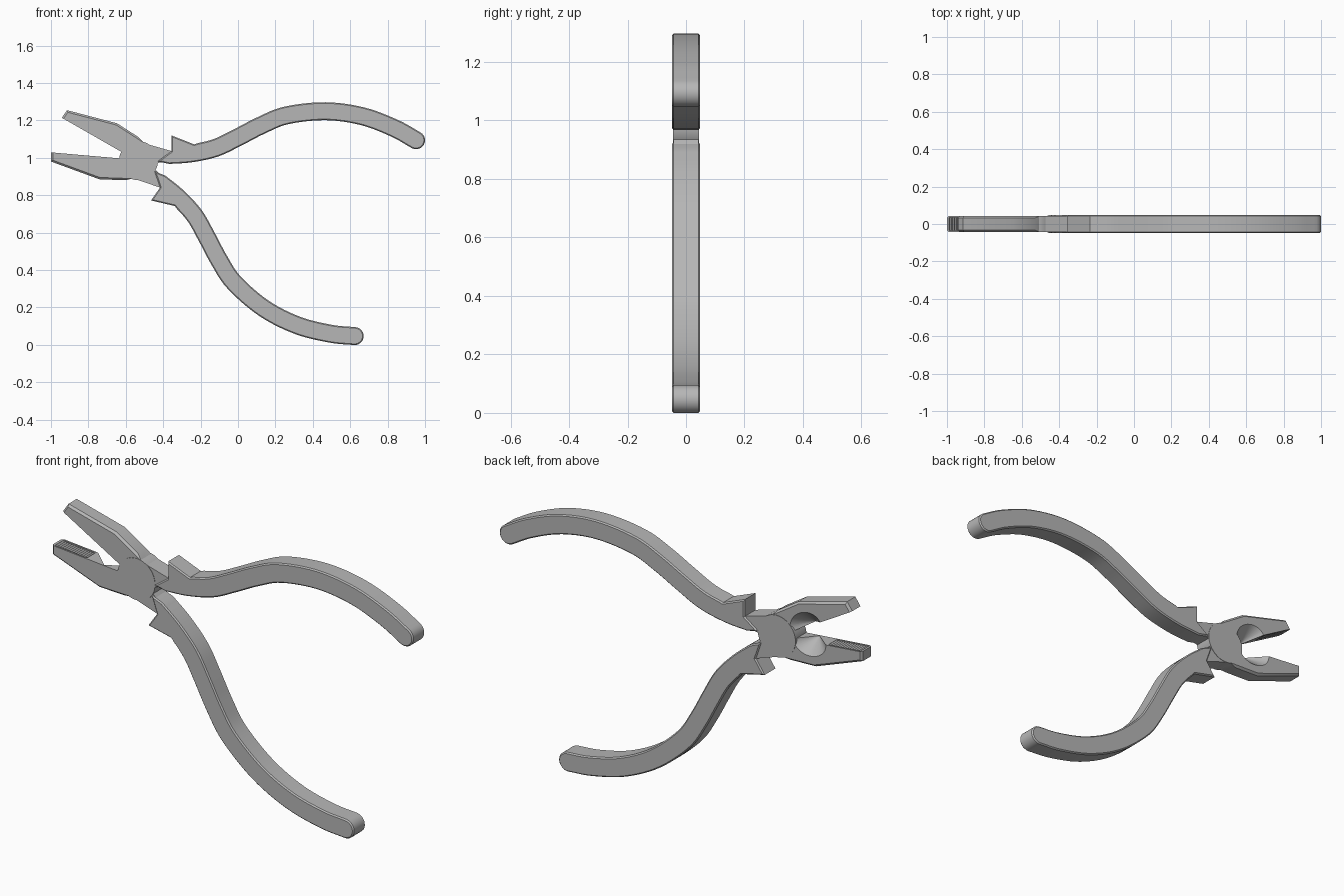
import bpy, bmesh, math
from mathutils import Matrix, Vector

cube = bpy.data.objects.get("Cube")
if cube:
    bpy.data.objects.remove(cube, do_unlink=True)

steel = bpy.data.materials.new("grey_steel")
steel.use_nodes = True
GREY = (0.47, 0.47, 0.47, 1)
steel.diffuse_color = GREY
steel.node_tree.nodes["Principled BSDF"].inputs["Base Color"].default_value = GREY

PIVOT = Vector((-0.532, 0.984))
AXIS = math.radians(-17.4)
BODY, GRIP, DISC = 0.042, 0.048, 0.044   # half thicknesses


def flip(p):
    """Mirror an (x, z) point across the tool's long axis."""
    d = Vector(p) - PIVOT
    c, s = math.cos(2 * AXIS), math.sin(2 * AXIS)
    return PIVOT + Vector((c * d.x + s * d.y, s * d.x - c * d.y))


def finish(name, bm):
    bmesh.ops.recalc_face_normals(bm, faces=bm.faces)
    mesh = bpy.data.meshes.new(name)
    bm.to_mesh(mesh)
    bm.free()
    mesh.materials.append(steel)
    ob = bpy.data.objects.new(name, mesh)
    bpy.context.collection.objects.link(ob)
    return ob


def prism(name, outline, y0, y1, rim=0.0, rim_count=None):
    """Extrude an (x, z) outline along y, chamfering the first rim edges."""
    bm = bmesh.new()
    a = [bm.verts.new((x, y0, z)) for x, z in outline]
    b = [bm.verts.new((x, y1, z)) for x, z in outline]
    bm.faces.new(a)
    bm.faces.new(b)
    n = len(a)
    for i in range(n):
        j = (i + 1) % n
        bm.faces.new((a[i], a[j], b[j], b[i]))
    if rim:
        count = n if rim_count is None else rim_count
        edges = [bm.edges.get((r[i], r[(i + 1) % n])) for r in (a, b) for i in range(count)]
        bmesh.ops.recalc_face_normals(bm, faces=bm.faces)
        bmesh.ops.bevel(bm, geom=edges, offset=rim, segments=1, affect='EDGES', profile=0.5)
    return finish(name, bm)


def activate(ob):
    bpy.ops.object.select_all(action='DESELECT')
    ob.select_set(True)
    bpy.context.view_layer.objects.active = ob


def smooth(ob):
    activate(ob)
    bpy.ops.object.shade_smooth_by_angle(angle=math.radians(30))


def cut(ob, cutter):
    activate(ob)
    mod = ob.modifiers.new("cut", 'BOOLEAN')
    mod.operation, mod.solver, mod.object = 'DIFFERENCE', 'EXACT', cutter
    bpy.ops.object.modifier_apply(modifier=mod.name)
    bpy.data.objects.remove(cutter, do_unlink=True)


def spline(pts, steps=6):
    """Catmull-Rom curve through the points."""
    p = [Vector(q) for q in pts]
    p = [2 * p[0] - p[1]] + p + [2 * p[-1] - p[-2]]
    out = []
    for i in range(1, len(p) - 2):
        a, b, c, d = p[i - 1:i + 3]
        for k in range(steps):
            t = k / steps
            out.append(0.5 * (2 * b + (c - a) * t + (2 * a - 5 * b + 4 * c - d) * t ** 2
                              + (3 * b - a - 3 * c + d) * t ** 3))
    return out + [p[-2]]


# Handle outline: offset centre line, round end and finger guard
HALF = 0.048
line = spline([(-.37, 1.015), (-.25, 1.024), (-.12, 1.053), (0, 1.11), (.125, 1.174),
               (.26, 1.227), (.468, 1.249), (.666, 1.222), (.837, 1.158), (.952, 1.094)])
upper, lower = [], []
for i, p in enumerate(line):
    t = (line[min(i + 1, len(line) - 1)] - line[max(i - 1, 0)]).normalized()
    side = Vector((-t.y, t.x)) * HALF
    if p.x > -0.21:
        upper.append(p + side)
    lower.append(p - side)
cap = [line[-1] + side * math.cos(k * math.pi / 12) + t * HALF * math.sin(k * math.pi / 12)
       for k in range(1, 12)]
guard = [(-.43, .981), (-.356, 1.035), (-.356, 1.12), (-.235, 1.072)]
handle_outline = guard + upper + cap + lower[::-1]

# Jaw outline, starting with the chamfered outer edges
tip, root = Vector((-1.0, 1.029)), Vector((-.634, .997))
jaw_outline = [tip, (-1.0, .98), (-.741, .885), (-.602, .88), (-.52, .9), (-.55, .99), root]
neck_outline = [(-.51, 1.08), (-.356, 1.036), (-.29, 1.0), (-.43, .972), (-.48, .955)]
along = (root - tip).normalized()
out = Vector((-along.y, along.x))

# Zigzag profile that cuts the gripping teeth
TEETH, START, END = 14, 0.012, 0.19
teeth_outline = [tip + along * (START + (END - START) * k / (2 * TEETH))
                 - out * (0.009 if k % 2 else 0.001) for k in range(2 * TEETH + 1)]
teeth_outline += [tip + along * END + out * 0.03, tip + along * START + out * 0.03]


def same(p):
    return Vector(p)


def build_half(place, handle_side, jaw_side, disc_back):
    def put(pts):
        return [place(p) for p in pts]

    # Jaw with teeth and a tapered cutter recess open to the back
    jaw = prism(jaw_side + "_jaw", put(jaw_outline), -BODY, BODY, 0.01, 3)
    cut(jaw, prism("teeth_cutter", put(teeth_outline), -0.034, 0.034))
    centre = place(tip + along * 0.289)
    u = (place(root) - place(tip)).normalized()
    bm = bmesh.new()
    bmesh.ops.create_cone(bm, cap_ends=True, segments=40, radius1=0.002,
                          radius2=0.1, depth=0.086)
    # local z runs toward the back, local x along the jaw
    frame = Matrix(((u.x, u.y * 0.78, 0, centre.x),
                    (0, 0, 1, 0.007),
                    (u.y, -u.x * 0.78, 0, centre.y),
                    (0, 0, 0, 1)))
    bmesh.ops.transform(bm, matrix=frame, verts=bm.verts)
    cut(jaw, finish("recess_cutter", bm))
    smooth(jaw)

    # Pivot disc, half the tool's thickness
    ring = [PIVOT + Vector((math.cos(a), math.sin(a))) * 0.104
            for a in (k * math.tau / 48 for k in range(48))]
    y0, y1 = (0, DISC) if disc_back else (-DISC, 0)
    smooth(prism(jaw_side + "_pivot_disc", ring, y0, y1))

    # Neck and handle
    prism(handle_side + "_neck", put(neck_outline), -BODY, BODY)
    smooth(prism(handle_side + "_handle", put(handle_outline), -GRIP, GRIP, 0.006))


build_half(same, "upper", "lower", False)
build_half(flip, "lower", "upper", True)
